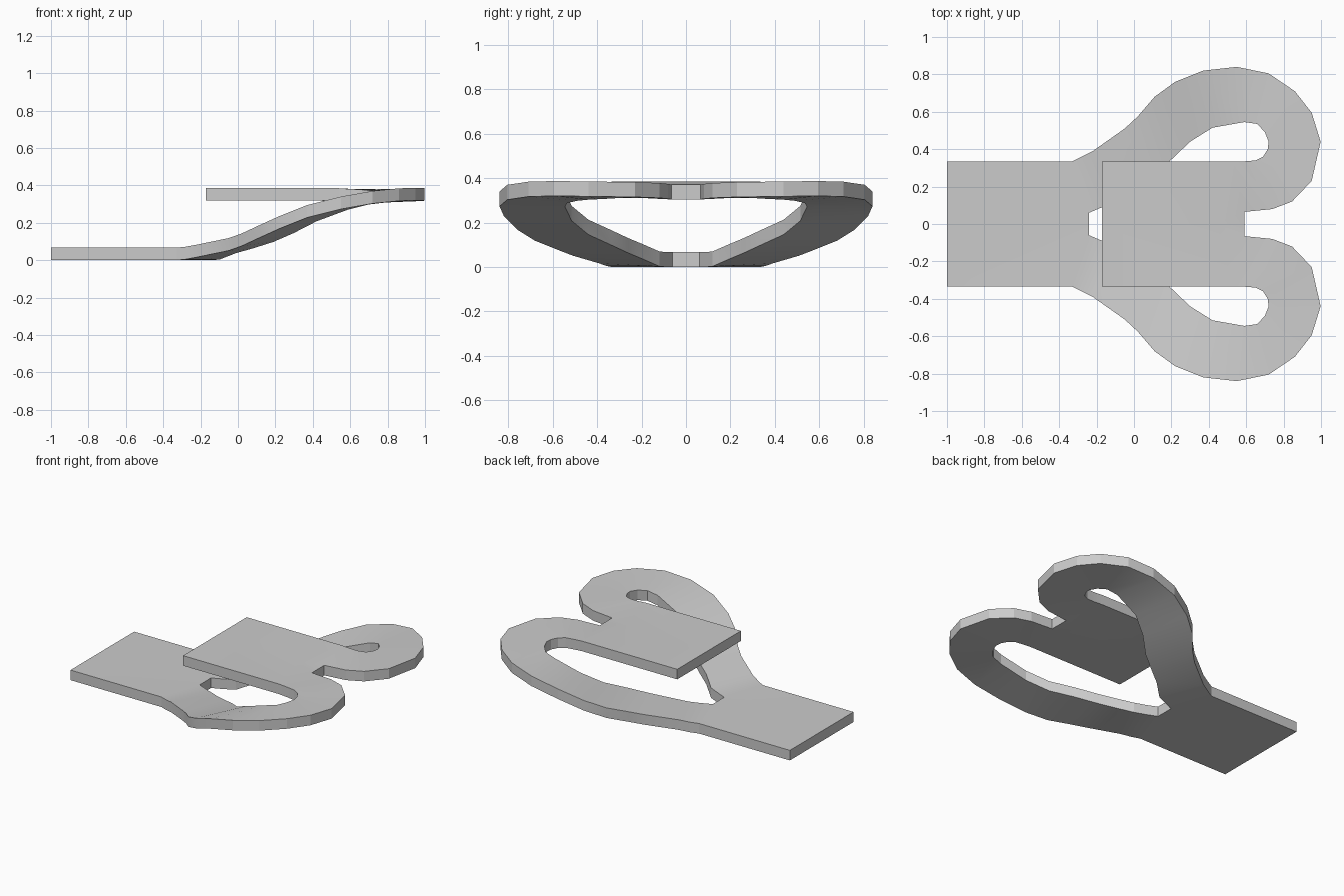
import bpy, bmesh, math

if "Cube" in bpy.data.objects:
    bpy.data.objects.remove(bpy.data.objects["Cube"])

THICK = 0.067
LOW, HIGH = 0.067, 0.385

# Arm ribbon stations: outer edge (x, y, top z), inner edge (x, y, top z)
ARM = [
    (-.33, .335, .067, -.24, .06, .067),
    (-.28, .360, .072, -.17, .09, .067),
    (-.22, .390, .083, -.10, .12, .070),
    (-.05, .510, .118, -.01, .20, .105),
    (.02, .575, .143, .08, .26, .130),
    (.11, .680, .185, .19, .335, .165),
    (.22, .760, .235, .30, .44, .213),
    (.37, .820, .295, .42, .515, .275),
    (.55, .840, .340, .59, .545, .338),
    (.72, .805, .370, .66, .535, .355),
    (.86, .710, .384, .70, .49, .365),
    (.95, .595, .387, .72, .44, .370),
    (.998, .440, .385, .715, .40, .372),
    (.95, .230, .382, .69, .36, .374),
    (.845, .120, .378, .65, .34, .378),
    (.74, .080, .374, .59, .335, .381),
    (.59, .065, .371, .53, .335, HIGH),
]

faces = []
# Looping arm
for a, b in zip(ARM, ARM[1:]):
    faces.append([a[:3], b[:3], b[3:], a[3:]])
# Lower plate, half
faces.append([(-1, 0, LOW), (-.24, 0, LOW), (-.24, .06, LOW),
              (-.33, .335, LOW), (-1, .335, LOW)])
# Upper plate, half, with its slightly dipped end
faces.append([(-.17, 0, HIGH), (.45, 0, HIGH), (.53, .335, HIGH), (-.17, .335, HIGH)])
faces.append([(.45, 0, HIGH), (.59, 0, .371), (.59, .065, .371), (.53, .335, HIGH)])

# Mirror both halves into one sheet
bm = bmesh.new()
for side in (1, -1):
    for f in faces:
        pts = [(x, y * side, z) for x, y, z in f]
        bm.faces.new([bm.verts.new(p) for p in pts])
bmesh.ops.remove_doubles(bm, verts=bm.verts[:], dist=1e-4)
bmesh.ops.recalc_face_normals(bm, faces=bm.faces[:])

# Thicken the sheet downwards
ret = bmesh.ops.extrude_face_region(bm, geom=bm.faces[:], use_keep_orig=True)
low = [g for g in ret["geom"] if isinstance(g, bmesh.types.BMVert)]
bmesh.ops.translate(bm, verts=low, vec=(0, 0, -THICK))
bmesh.ops.recalc_face_normals(bm, faces=bm.faces[:])

mesh = bpy.data.meshes.new("folded_clip")
bm.to_mesh(mesh)
bm.free()
clip = bpy.data.objects.new("folded_clip", mesh)
bpy.context.collection.objects.link(clip)

# Soften only the gentle bends of the sheet
bpy.context.view_layer.objects.active = clip
clip.select_set(True)
bpy.ops.object.shade_smooth_by_angle(angle=math.radians(15))
